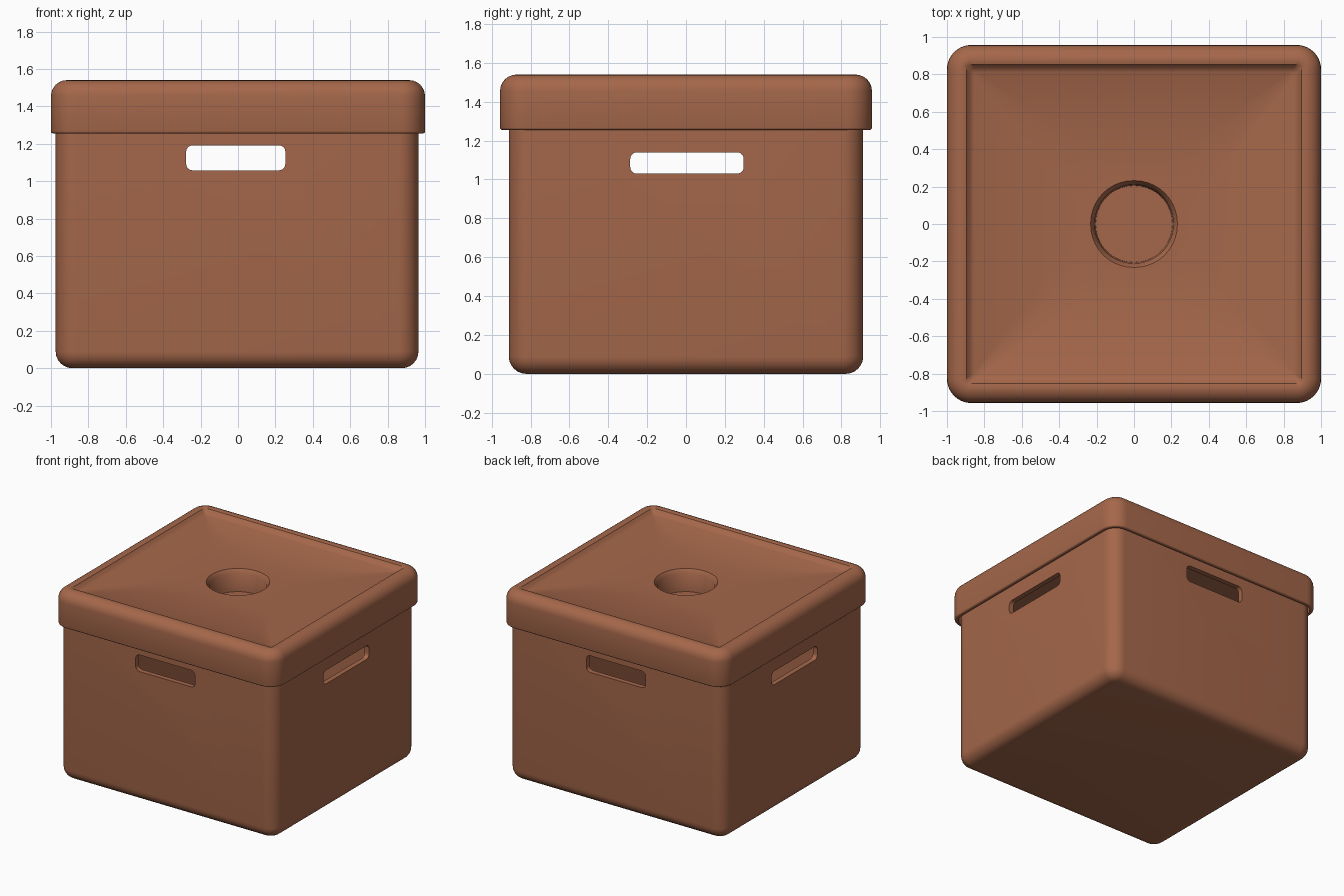
import bpy, bmesh, math

cube = bpy.data.objects.get("Cube")
if cube:
    bpy.data.objects.remove(cube, do_unlink=True)

brown = bpy.data.materials.new("terracotta_brown")
brown.use_nodes = True
colour = (0.376, 0.136, 0.069, 1)
brown.diffuse_color = colour
brown.node_tree.nodes["Principled BSDF"].inputs["Base Color"].default_value = colour

SEG = 10


def loft(name, rings):
    """Closed shell through rounded rectangles given as (half x, half y, radius, z)."""
    bm = bmesh.new()
    loops = []
    for hx, hy, r, z in rings:
        loop = []
        for q, (sx, sy) in enumerate([(1, 1), (-1, 1), (-1, -1), (1, -1)]):
            for i in range(SEG + 1):
                a = (q + i / SEG) * math.pi / 2
                loop.append(bm.verts.new((sx * (hx - r) + r * math.cos(a),
                                          sy * (hy - r) + r * math.sin(a), z)))
        loops.append(loop)
    for lo, hi in zip(loops, loops[1:]):
        for i in range(len(lo)):
            j = (i + 1) % len(lo)
            bm.faces.new((lo[i], lo[j], hi[j], hi[i]))
    bm.faces.new(loops[0])
    bm.faces.new(loops[-1])
    bmesh.ops.recalc_face_normals(bm, faces=bm.faces[:])
    mesh = bpy.data.meshes.new(name)
    bm.to_mesh(mesh)
    bm.free()
    mesh.materials.append(brown)
    obj = bpy.data.objects.new(name, mesh)
    bpy.context.collection.objects.link(obj)
    return obj


def inset(hx, hy, r, d, z):
    return (hx - d, hy - d, max(r - d, 0.02), z)


def fillet(hx, hy, r, d, z, rad, start, end, steps=6):
    """Rounded edge; d and z locate the centre of the arc, angles in degrees."""
    out = []
    for i in range(steps + 1):
        a = math.radians(start + (end - start) * i / steps)
        out.append(inset(hx, hy, r, d - rad * math.cos(a), z + rad * math.sin(a)))
    return out


def disc(radius, z):
    return (radius, radius, radius * 0.985, z)


def smooth(obj):
    bpy.ops.object.select_all(action="DESELECT")
    obj.select_set(True)
    bpy.context.view_layer.objects.active = obj
    for mod in list(obj.modifiers):
        bpy.ops.object.modifier_apply(modifier=mod.name)
    bpy.ops.object.shade_smooth_by_angle(angle=math.radians(35))


# Hollow box body, open at the top
BODY = (0.97, 0.912, 0.11)
body = loft("box_body",
            fillet(*BODY, 0.09, 0.09, 0.09, -90, 0)
            + [inset(*BODY, 0, 1.36), inset(*BODY, 0.04, 1.36)]
            + fillet(*BODY, 0.1, 0.1, 0.06, 0, -90))
body.location.x = -0.005

# Handle slots cut straight through opposite walls
cutters = []
for name, hx, hy, place, turn in (
        ("front_slot_cutter", 0.265, 0.067, (-0.012, 0, 1.125), 0),
        ("side_slot_cutter", 0.292, 0.055, (0, 0.005, 1.085), math.pi / 2)):
    cutter = loft(name, [(hx, hy, 0.035, -1.3), (hx, hy, 0.035, 1.3)])
    cutter.location = place
    cutter.rotation_euler = (math.pi / 2, 0, turn)
    cutter.hide_render = True
    cutters.append(cutter)
    mod = body.modifiers.new("slot", "BOOLEAN")
    mod.operation = "DIFFERENCE"
    mod.solver = "EXACT"
    mod.object = cutter
smooth(body)
for cutter in cutters:
    bpy.data.objects.remove(cutter, do_unlink=True)

# Lid: round cup, recessed panel, raised rim, overhanging skirt, underside
LID = (1.0, 0.957, 0.13)
lid = loft("lid",
           [disc(0.205, 1.325), disc(0.21, 1.47), disc(0.232, 1.5)]
           + [inset(*LID, 0.145, 1.5), inset(*LID, 0.125, 1.51), inset(*LID, 0.105, 1.535)]
           + fillet(*LID, 0.085, 1.455, 0.085, 90, 0)
           + fillet(*LID, 0.012, 1.267, 0.012, 0, -90, 3)
           + [inset(*LID, 0.027, 1.255), inset(*LID, 0.027, 1.38),
              inset(*LID, 0.12, 1.45), disc(0.25, 1.45),
              disc(0.235, 1.3)])
smooth(lid)
